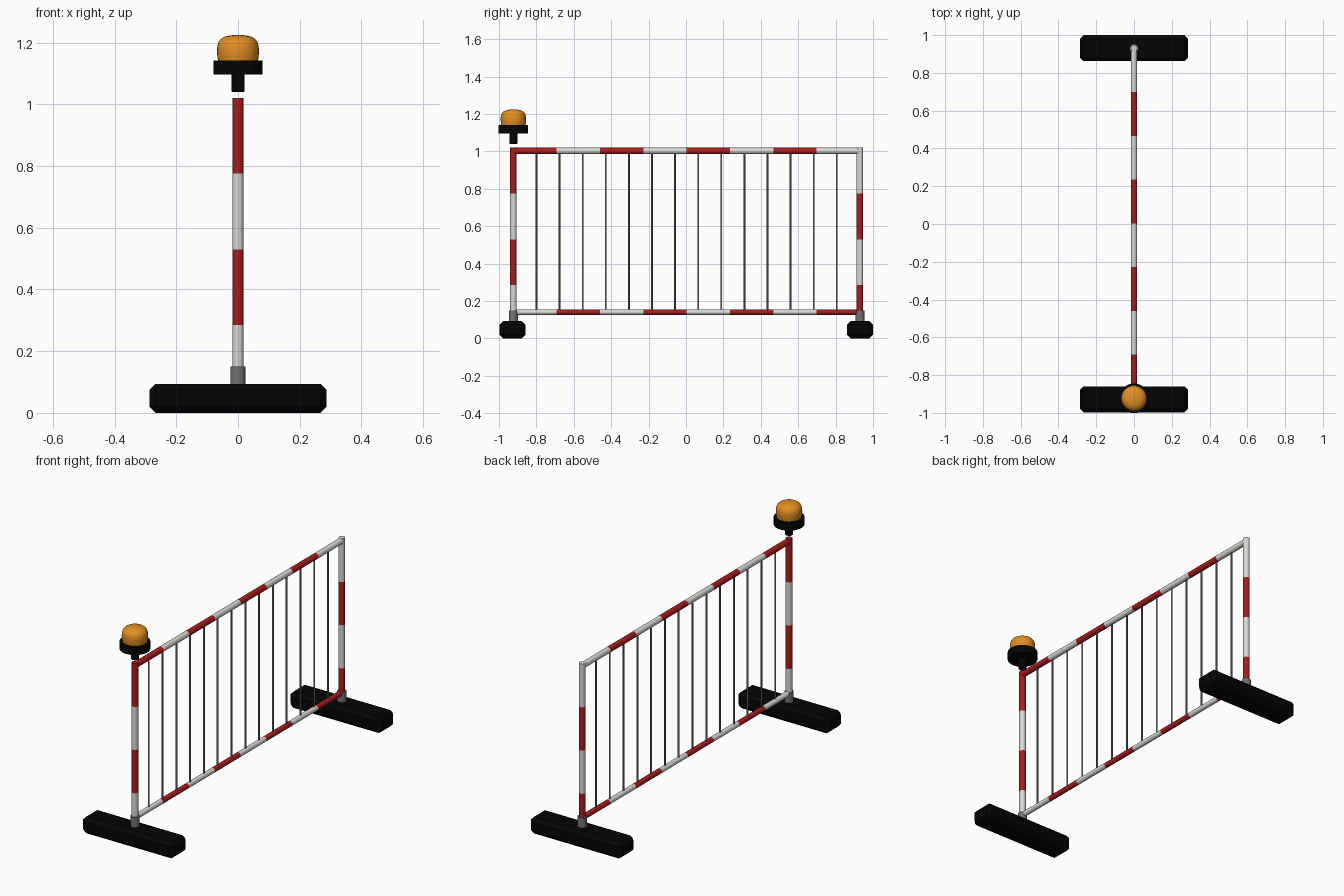
import bpy, bmesh, math
from mathutils import Vector

if "Cube" in bpy.data.objects:
    bpy.data.objects.remove(bpy.data.objects["Cube"])


def material(name, rgb):
    m = bpy.data.materials.new(name)
    m.diffuse_color = (*rgb, 1)
    m.use_nodes = True
    m.node_tree.nodes["Principled BSDF"].inputs["Base Color"].default_value = m.diffuse_color
    return m


RED = material("red", (0.40, 0.012, 0.012))
WHITE = material("off white", (0.70, 0.70, 0.66))
BLACK = material("black rubber", (0.0015, 0.0015, 0.0015))
GREY = material("grey metal", (0.17, 0.17, 0.17))
AMBER = material("amber", (0.76, 0.27, 0.016))


def lathe(name, start, axis, profile, mats, sides=20, angle=35):
    """Revolve (distance, radius) points about an axis; bands cycle through mats."""
    bm = bmesh.new()
    rot = Vector((0, 0, 1)).rotation_difference(Vector(axis))
    rings = []
    for d, r in profile:
        rings.append([bm.verts.new(Vector(start) + rot @ Vector(
            (r * math.cos(a * math.tau / sides), r * math.sin(a * math.tau / sides), d)))
            for a in range(sides)])
    for k in range(len(rings) - 1):
        for a in range(sides):
            b = (a + 1) % sides
            f = bm.faces.new((rings[k][a], rings[k][b], rings[k + 1][b], rings[k + 1][a]))
            f.material_index = k % len(mats)
    bm.faces.new(rings[0][::-1])
    cap = bm.faces.new(rings[-1])
    cap.material_index = (len(rings) - 2) % len(mats)
    return finish(bm, name, mats, angle)


def finish(bm, name, mats, angle):
    me = bpy.data.meshes.new(name)
    bm.to_mesh(me)
    bm.free()
    for m in mats:
        me.materials.append(m)
    ob = bpy.data.objects.new(name, me)
    bpy.context.collection.objects.link(ob)
    bpy.ops.object.select_all(action='DESELECT')
    ob.select_set(True)
    bpy.context.view_layer.objects.active = ob
    bpy.ops.object.shade_smooth_by_angle(angle=math.radians(angle))
    return ob


Y0, Y1 = -0.923, 0.930   # post positions
SPAN = Y1 - Y0
STEP = SPAN / 8          # rail stripe length

for y, foot_y, label, mats in ((Y0, -0.928, "left", [WHITE, RED]),
                               (Y1, 0.931, "right", [RED, WHITE])):
    # striped post
    lathe(label + "_post", (0, y, 0), (0, 0, 1),
          [(z, 0.0175) for z in (0.06, 0.285, 0.53, 0.775, 1.02)], mats)
    # socket in the foot
    lathe(label + "_socket", (0, y, 0), (0, 0, 1), [(0.08, 0.024), (0.15, 0.024)], [GREY])
    # chamfered rubber foot
    bm = bmesh.new()
    bmesh.ops.create_cube(bm, size=1)
    for v in bm.verts:
        v.co = (v.co.x * 0.574, v.co.y * 0.138 + foot_y, v.co.z * 0.094 + 0.047)
    bmesh.ops.bevel(bm, geom=bm.edges[:], offset=0.02, segments=1, affect='EDGES')
    finish(bm, label + "_foot", [BLACK], 30)

# striped rails
for name, z, r, mats in (("top_rail", 1.003, 0.0168, [RED, WHITE]),
                         ("bottom_rail", 0.141, 0.0148, [WHITE, RED])):
    lathe(name, (0, Y0, z), (0, 1, 0), [(i * STEP, r) for i in range(9)], mats)

# thin upright bars
for i in range(1, 15):
    lathe(f"bar_{i}", (0, Y0 + i * SPAN / 15, 0), (0, 0, 1),
          [(0.14, 0.005), (1.0, 0.005)], [GREY], sides=10, angle=50)

# warning lamp
lathe("lamp_stem", (0, Y0, 0), (0, 0, 1),
      [(1.039, 0.018), (1.043, 0.0215), (1.10, 0.0215)], [BLACK])
lathe("lamp_collar", (0, Y0, 0), (0, 0, 1), [(1.097, 0.079), (1.141, 0.079)], [BLACK], sides=32)
lathe("lamp_dome", (0, Y0, 0), (0, 0, 1),
      [(1.138, 0.064), (1.155, 0.067), (1.172, 0.068), (1.188, 0.067), (1.202, 0.063),
       (1.212, 0.055), (1.219, 0.043), (1.223, 0.026), (1.225, 0.004)],
      [AMBER], sides=32, angle=50)
